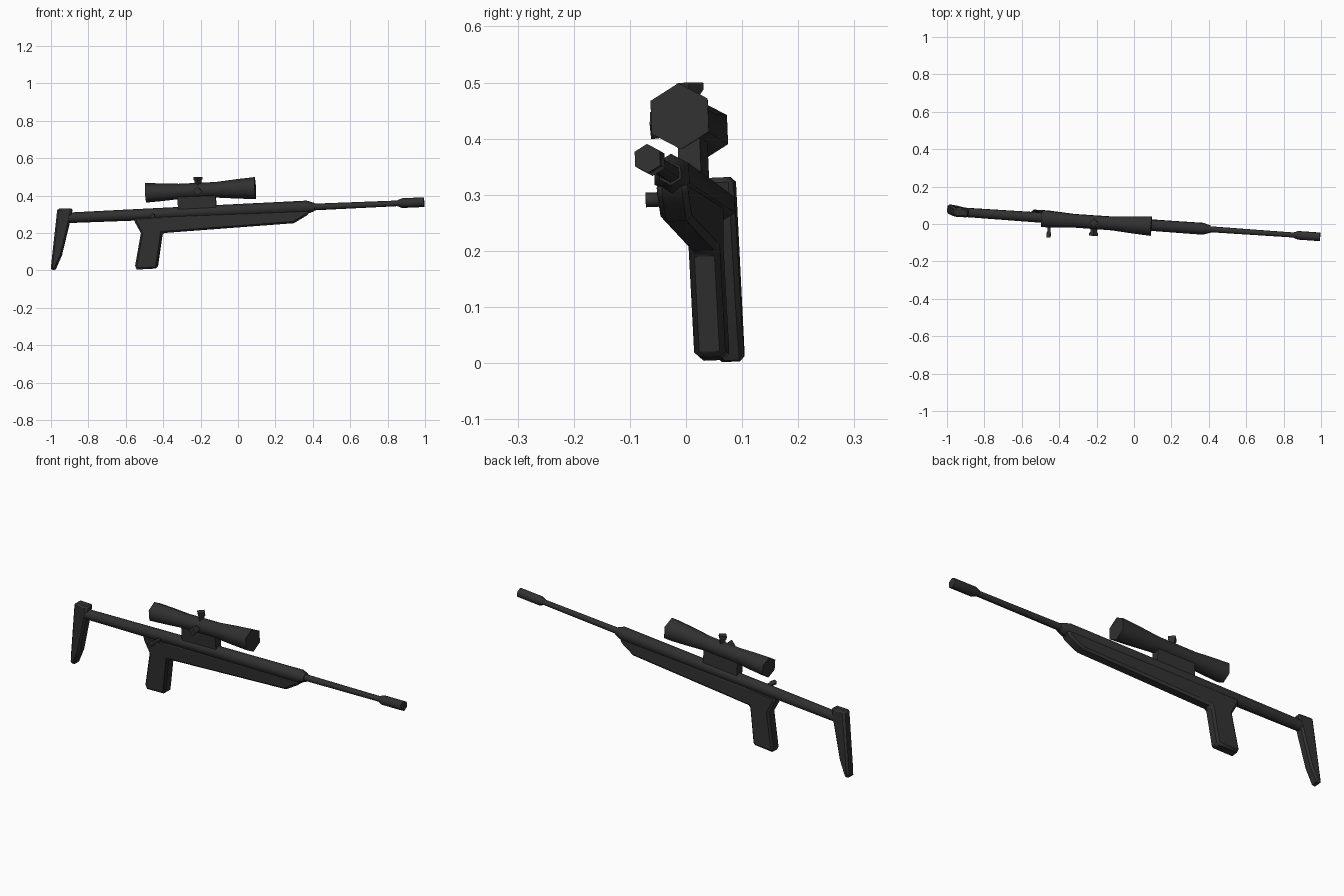
import bpy, bmesh, math
from mathutils import Vector, Matrix

if "Cube" in bpy.data.objects:
    bpy.data.objects.remove(bpy.data.objects["Cube"])

# One near-black material for the whole rifle
black = bpy.data.materials.new("matte_black")
black.diffuse_color = (0.03, 0.03, 0.03, 1)
black.use_nodes = True
black.node_tree.nodes["Principled BSDF"].inputs["Base Color"].default_value = black.diffuse_color

# The rifle is slightly turned, pitched and rolled: local frame on the bore axis
ORIGIN = Vector((0, 0, 0.321))
AX = Vector((1, -0.069, 0.044)).normalized()
AZ = Vector((-0.044, -0.04, 1))
AZ = (AZ - AX * AZ.dot(AX)).normalized()
AY = AZ.cross(AX)
FRAME = Matrix((AX, AY, AZ)).transposed().to_4x4()
FRAME.translation = ORIGIN


def to_local(x, z):
    """Front-view point on the mid plane -> local (u, w)."""
    z -= ORIGIN.z
    det = AX.x * AZ.z - AZ.x * AX.z
    return (x * AZ.z - AZ.x * z) / det, (AX.x * z - AX.z * x) / det


def finish(name, bm, bevel=0):
    bmesh.ops.recalc_face_normals(bm, faces=bm.faces)
    me = bpy.data.meshes.new(name)
    bm.to_mesh(me)
    bm.free()
    me.materials.append(black)
    for p in me.polygons:
        p.use_smooth = True
    me.set_sharp_from_angle(angle=math.radians(40 if bevel else 62))
    ob = bpy.data.objects.new(name, me)
    bpy.context.collection.objects.link(ob)
    ob.matrix_world = FRAME
    if bevel:
        m = ob.modifiers.new("edge_chamfer", 'BEVEL')
        m.width, m.segments = bevel, 1
        m.limit_method, m.angle_limit = 'ANGLE', math.radians(70)
    return ob


def lathe(name, outline, centre=(0, 0, 0), axis='X', sides=6):
    """Low-poly turned part: outline is (distance along axis, radius)."""
    bm = bmesh.new()
    rings = []
    for d, r in outline:
        ring = []
        for i in range(sides):
            a = 2 * math.pi * i / sides
            s, c = r * math.sin(a), r * math.cos(a)
            p = {'X': (d, s, c), 'Y': (s, d, c), 'Z': (s, c, d)}[axis]
            ring.append(bm.verts.new(Vector(p) + Vector(centre)))
        rings.append(ring)
    for a, b in zip(rings, rings[1:]):
        for i in range(sides):
            j = (i + 1) % sides
            bm.faces.new((a[i], a[j], b[j], b[i]))
    bm.faces.new(rings[0])
    bm.faces.new(rings[-1])
    return finish(name, bm)


def plate(name, points, half, bevel):
    """Side profile (front-view x, z) extruded both ways across the rifle."""
    bm = bmesh.new()
    sides = []
    for v in (-half, half):
        row = []
        for x, z in points:
            u, w = to_local(x, z)
            row.append(bm.verts.new((u, v, w)))
        bm.faces.new(row)
        sides.append(row)
    a, b = sides
    for i in range(len(a)):
        j = (i + 1) % len(a)
        bm.faces.new((a[i], a[j], b[j], b[i]))
    return finish(name, bm, bevel)


# Receiver tube, barrel and muzzle
lathe("receiver_tube", [(-0.92, 0.028), (-0.5, 0.031), (0.37, 0.036), (0.41, 0.022)])
lathe("barrel", [(0.38, 0.018), (0.88, 0.015)])
lathe("muzzle", [(0.855, 0.016), (0.88, 0.026), (0.998, 0.026)])

# Fore stock with pistol grip
plate("stock_and_grip", [
    (-0.555, 0.285), (-0.55, 0.258), (-0.518, 0.20), (-0.549, 0.025), (-0.54, 0.005),
    (-0.43, 0.011), (-0.403, 0.20), (0.30, 0.253), (0.37, 0.295), (0.385, 0.325)],
    0.028, 0.010)

# Shoulder rest
plate("shoulder_rest", [
    (-0.965, 0.331), (-0.884, 0.331), (-0.901, 0.25), (-0.942, 0.08),
    (-0.975, 0.005), (-0.999, 0.001), (-0.998, 0.03)], 0.025, 0.009)

# Telescopic sight on its mount
SCOPE_W = 0.115
lathe("scope", [(-0.49, 0.052), (-0.41, 0.048), (-0.31, 0.041), (-0.11, 0.042),
                (0.0, 0.052), (0.098, 0.059)], (0, 0, SCOPE_W))
plate("scope_mount", [(-0.32, 0.32), (-0.115, 0.33), (-0.12, 0.41), (-0.322, 0.40)],
      0.02, 0.0)

# Adjustment turrets on top and on the front side
KNOB = [(0.02, 0.018), (0.052, 0.018), (0.060, 0.024), (0.073, 0.024)]
lathe("top_turret", KNOB, (-0.207, 0, SCOPE_W), 'Z', 4)
lathe("side_turret", [(-d, r) for d, r in KNOB], (-0.207, 0, SCOPE_W), 'Y', 4)

# Bolt handle
lathe("bolt_handle", [(0, 0.009), (-0.072, 0.009), (-0.078, 0.013), (-0.103, 0.013)],
      (-0.452, 0, -0.006), 'Y', 6)
